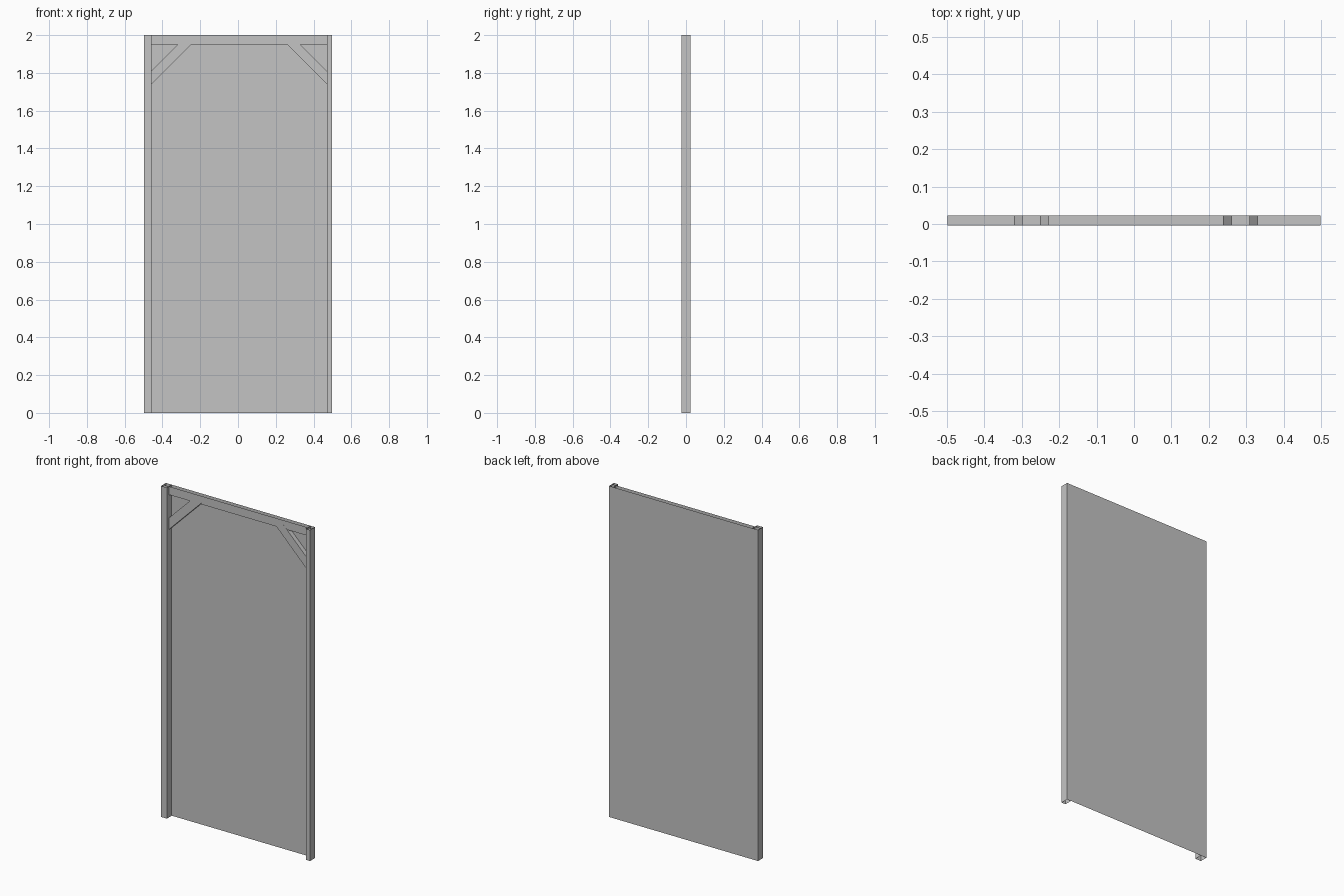
import bpy
import bmesh
from mathutils import Vector

cube = bpy.data.objects.get("Cube")
if cube:
    bpy.data.objects.remove(cube, do_unlink=True)

GREY = (0.55, 0.55, 0.55)
mat = bpy.data.materials.new("plain grey")
mat.use_nodes = True
mat.diffuse_color = (*GREY, 1)
mat.node_tree.nodes["Principled BSDF"].inputs["Base Color"].default_value = (*GREY, 1)

HALF = 0.498      # half width
BACK = 0.0235     # back plane
HEIGHT = 2.0
BEAM_Z = 1.95     # underside of the top beam


def make_object(name, bm):
    mesh = bpy.data.meshes.new(name)
    bm.to_mesh(mesh)
    bm.free()
    mesh.materials.append(mat)
    obj = bpy.data.objects.new(name, mesh)
    bpy.context.collection.objects.link(obj)
    return obj


def tube(name, ring, offset, closed=True):
    """Open-ended sleeve: a ring of points swept by an offset."""
    bm = bmesh.new()
    a = [bm.verts.new(p) for p in ring]
    b = [bm.verts.new(Vector(p) + Vector(offset)) for p in ring]
    n = len(ring)
    for i in range(n if closed else n - 1):
        j = (i + 1) % n
        bm.faces.new((a[i], a[j], b[j], b[i]))
    if closed:
        bmesh.ops.recalc_face_normals(bm, faces=bm.faces)
    return make_object(name, bm)


def post(name, x0, x1):
    y0, y1 = -BACK, BACK - 0.0005
    tube(name, [(x0, y0, 0), (x1, y0, 0), (x1, y1, 0), (x0, y1, 0)], (0, 0, HEIGHT))


def brace(name, post_x, side):
    # Diagonal sleeve from inside the post to inside the beam
    z0, z1 = 1.72, 1.972
    y0, y1 = -0.0045, BACK - 0.001
    low = post_x + side * (z0 - 1.74)
    high = low - side * 0.07
    # ring lies flat, so both ends are cut level
    ring = [(low, y0, z0), (high, y0, z0), (high, y1, z0), (low, y1, z0)]
    rise = z1 - z0
    obj = tube(name, ring, (side * rise, 0, rise))
    # trim the part that would poke out past the post
    bm = bmesh.new()
    bm.from_mesh(obj.data)
    bmesh.ops.bisect_plane(bm, geom=bm.verts[:] + bm.edges[:] + bm.faces[:],
                           plane_co=(post_x - side * 0.015, 0, 0),
                           plane_no=(side, 0, 0), clear_inner=True)
    bm.to_mesh(obj.data)
    bm.free()


# Back panel: one thin sheet
tube("back_panel", [(HALF, BACK, 0), (-HALF, BACK, 0)], (0, 0, HEIGHT), closed=False)

# Side posts
post("right_post", -HALF, -0.459)
post("left_post", 0.47, HALF)

# Top beam: channel with an open top
tube("top_beam", [(-HALF, -0.004, HEIGHT), (-HALF, -0.004, BEAM_Z), (-HALF, BACK - 0.0005, BEAM_Z)],
     (2 * HALF, 0, 0), closed=False)

# Corner braces
brace("right_brace", -0.459, 1)
brace("left_brace", 0.47, -1)
